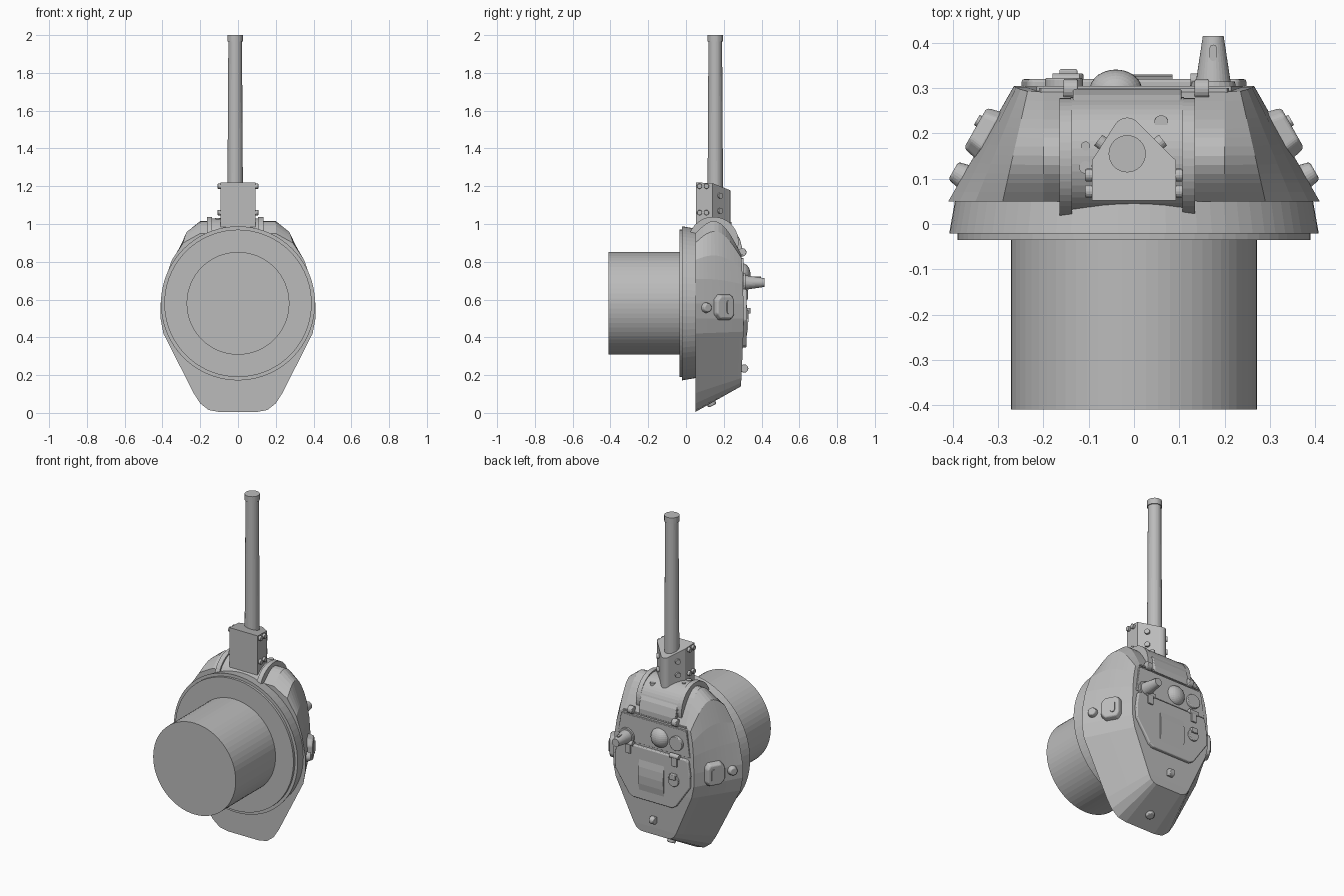
import bpy, bmesh
from math import sin, cos, pi
from mathutils import Vector, Matrix

if "Cube" in bpy.data.objects:
    bpy.data.objects.remove(bpy.data.objects["Cube"])

mat = bpy.data.materials.new("plain_grey")
mat.use_nodes = True
mat.diffuse_color = (0.5, 0.5, 0.5, 1)
mat.node_tree.nodes["Principled BSDF"].inputs["Base Color"].default_value = (0.5, 0.5, 0.5, 1)
parts = []
RING_Z = 0.58
GUN_X = -0.015


def finish(name, bm, bevel=0):
    bmesh.ops.recalc_face_normals(bm, faces=bm.faces)
    mesh = bpy.data.meshes.new(name)
    bm.to_mesh(mesh)
    bm.free()
    mesh.materials.append(mat)
    ob = bpy.data.objects.new(name, mesh)
    bpy.context.collection.objects.link(ob)
    if bevel:
        mod = ob.modifiers.new("soft_edges", "BEVEL")
        mod.width, mod.segments, mod.limit_method = bevel, 3, "ANGLE"
    parts.append(ob)
    return ob


def rod(name, start, end, r1, r2=None, segs=24, bevel=0):
    """Cylinder or cone between two points."""
    a, b = Vector(start), Vector(end)
    bm = bmesh.new()
    turn = (b - a).to_track_quat("Z", "Y").to_matrix().to_4x4()
    bmesh.ops.create_cone(bm, cap_ends=True, segments=segs, radius1=r1,
                          radius2=r1 if r2 is None else r2, depth=(b - a).length,
                          matrix=Matrix.Translation((a + b) / 2) @ turn)
    return finish(name, bm, bevel)


def prism(name, outline, lo, hi, place, taper=1.0, bevel=0):
    """Extrude a 2D outline from lo to hi; place maps (u, v, w) into space."""
    bm = bmesh.new()
    low = [bm.verts.new(place(u, v, lo)) for u, v in outline]
    top = [bm.verts.new(place(u * taper, v * taper, hi)) for u, v in outline]
    bm.faces.new(low)
    bm.faces.new(top)
    n = len(outline)
    for i in range(n):
        j = (i + 1) % n
        bm.faces.new((low[i], low[j], top[j], top[i]))
    return finish(name, bm, bevel)


def mirrored(half):
    return half + [(-x, z) for x, z in reversed(half)]


def capsule(half_w, half_h, steps=8):
    """Upright rounded slot outline."""
    mid = half_h - half_w
    up = [(half_w * cos(pi * i / steps), mid + half_w * sin(pi * i / steps)) for i in range(steps + 1)]
    return up + [(-u, -v) for u, v in up]


# Basket and stepped turret ring
rod("basket", (0, -0.41, RING_Z), (0, 0, RING_Z), 0.272, segs=64)
rod("ring_lip", (0, -0.035, RING_Z), (0, -0.015, RING_Z), 0.39, segs=72)
rod("ring_collar", (0, -0.021, RING_Z), (0, 0.07, RING_Z), 0.408, 0.392, segs=72)

# Turret shell: base outline blended to the roof outline, with a rounded nose
base = [(0.1, 0.005), (0.155, 0.015), (0.2, 0.05), (0.235, 0.105), (0.395, 0.42), (0.41, 0.5),
        (0.41, 0.58), (0.385, 0.71), (0.35, 0.81), (0.29, 0.9), (0.2, 0.95)]
roof = [(0.085, 0.14), (0.105, 0.145), (0.125, 0.16), (0.14, 0.185), (0.25, 0.43), (0.265, 0.5),
        (0.265, 0.58), (0.26, 0.68), (0.25, 0.76), (0.235, 0.82), (0.2, 0.84)]
swell = [0] * 7 + [0.08, 0.4, 0.85, 1]
bm = bmesh.new()
LAYERS = 12
rings = []
for k in range(LAYERS + 1):
    t = k / LAYERS
    half = []
    for (bx, bz), (rx, rz), w in zip(base, roof, swell):
        crown = 0.015 * (1 - ((rz - 0.5) / 0.36) ** 2)
        half.append((bx + (rx - bx) * t, 0.05 + (0.24 + crown) * t,
                     bz + (rz - bz) * t + 0.115 * w * sin(pi * t)))
    rings.append([bm.verts.new(p) for p in half] + [bm.verts.new((-x, y, z)) for x, y, z in reversed(half)])
count = len(rings[0])
for a, b in zip(rings, rings[1:]):
    for i in range(count):
        j = (i + 1) % count
        bm.faces.new((a[i], a[j], b[j], b[i]))
for ring in (rings[0], rings[-1]):
    for i in range(count // 2 - 1):
        bm.faces.new((ring[i], ring[i + 1], ring[count - 2 - i], ring[count - 1 - i]))
finish("turret_shell", bm)

# Mantlet drum with end flanges
rod("mantlet_drum", (GUN_X - 0.125, 0.15, 0.9), (GUN_X + 0.125, 0.15, 0.9), 0.13, segs=48)
for side in (-1, 1):
    x = GUN_X + side * 0.122
    rod("mantlet_flange", (x, 0.145, 0.905), (x + side * 0.028, 0.145, 0.905), 0.133, segs=48)
for x, y, r in ((0.06, 0.225, 0.015), (-0.107, 0.172, 0.01), (-0.107, 0.125, 0.014)):
    top = 0.9 + (0.13 ** 2 - (y - 0.15) ** 2) ** 0.5
    rod("mantlet_plug", (x, y, top - 0.03), (x, y, top + 0.004), r)
prism("mantlet_hood", [(0.2, 0.83), (0.298, 0.83), (0.298, 0.87), (0.285, 0.92), (0.265, 0.955), (0.2, 0.95)],
      GUN_X - 0.12, GUN_X + 0.12, lambda y, z, x: (x, y, z), bevel=0.005)

# Gun shield with a sloped end, then the barrel
arch = [(0.032 * cos(pi * (0.2 + 0.6 * i / 8)), 0.202 + 0.033 * sin(pi * (0.2 + 0.6 * i / 8))) for i in range(9)]
shield = [(-0.093, 0.052), (0.093, 0.052), (0.093, 0.14)] + arch + [(-0.093, 0.14)]
prism("gun_shield", shield, 0.98, 1.22,
      lambda x, y, z: (x + (GUN_X if y > 0.15 else 0), y, z - (max(0, y - 0.13) * 0.4 if z > 1.1 else 0)))
rod("barrel", (GUN_X, 0.155, 1.0), (GUN_X, 0.155, 1.98), 0.042, 0.036, segs=32)
rod("muzzle_band", (GUN_X, 0.155, 1.965), (GUN_X, 0.155, 2), 0.041, segs=32)
for side in (-1, 1):
    for z in (1.06, 1.2):
        for y in (0.072, 0.108):
            rod("shield_bolt", (side * 0.09, y, z), (side * 0.108, y, z), 0.014, segs=16, bevel=0.003)
    for z in (1.07, 1.15):
        out = Vector((side * 0.79, 0.61, 0))
        spot = Vector((side * 0.062 + GUN_X * 0.5, 0.178, z))
        rod("shield_side_bolt", spot - out * 0.01, spot + out * 0.012, 0.015, segs=16)

# Vision ports and pistol plugs on both sides
for side in (-1, 1):
    out = Vector((side * 0.87, 0.494, 0))
    along = Vector((-side * 0.494, 0.87, 0))

    def on_side(u, v, w, out=out, along=along, side=side):
        return Vector((side * 0.325, 0.2, 0.56)) + out * w + along * u + Vector((0, 0, v))

    port = [(0.04, 0.07), (0.058, 0.045), (0.058, -0.045), (0.04, -0.07),
            (-0.035, -0.07), (-0.062, -0.04), (-0.062, 0.04), (-0.035, 0.07)]
    prism("vision_port", port, -0.01, 0.028, on_side, taper=0.85, bevel=0.008)
    slot = capsule(0.013, 0.036)
    prism("vision_slot", [(u + 0.015, v) for u, v in slot], 0.02, 0.034, on_side)
    plug = Vector((side * 0.378, 0.106, 0.557))
    rod("pistol_plug", plug - out * 0.01, plug + out * 0.024, 0.03, 0.022, bevel=0.006)


def on_roof(x, z, y):
    return (x, y, z)


# Roof: front seam strip, hatch with bulge, hinges and latch
prism("roof_seam", mirrored([(0.21, 0.832), (0.205, 0.84)]), 0.28, 0.3, on_roof)
prism("front_roof_plate", mirrored([(0.24, 0.665), (0.215, 0.82)]), 0.28, 0.305, on_roof, bevel=0.003)
prism("hatch", mirrored([(0.13, 0.345), (0.155, 0.36), (0.245, 0.49), (0.248, 0.56), (0.235, 0.645), (0.225, 0.655)]),
      0.28, 0.32, on_roof, bevel=0.006)
bulge = [(0.3, 0.4), (0.32, 0.4), (0.327, 0.44), (0.33, 0.49), (0.327, 0.54), (0.32, 0.58), (0.3, 0.58)]
prism("hatch_bulge", bulge, -0.08, 0.085, lambda y, z, x: (x, y, z))
for x in (-0.15, 0.155):
    rod("hinge_barrel", (x - 0.03, 0.318, 0.66), (x + 0.03, 0.318, 0.66), 0.014, segs=16)
    prism("hinge_strap", [(x - 0.018, 0.6), (x + 0.018, 0.6), (x + 0.018, 0.66), (x - 0.018, 0.66)],
          0.3, 0.328, on_roof, bevel=0.003)
rod("latch_disc", (-0.145, 0.31, 0.515), (-0.145, 0.332, 0.515), 0.034, bevel=0.004)
prism("latch_block", [(-0.165, 0.525), (-0.125, 0.525), (-0.125, 0.555), (-0.165, 0.555)],
      0.31, 0.342, on_roof, bevel=0.004)

# Periscope dome, cover disc and sight cone
bm = bmesh.new()
bmesh.ops.create_uvsphere(bm, u_segments=32, v_segments=16, radius=1,
                          matrix=Matrix.Translation((-0.04, 0.295, 0.735)) @ Matrix.Diagonal((0.058, 0.046, 0.058, 1)))
finish("vent_dome", bm)
rod("cover_disc", (-0.155, 0.29, 0.735), (-0.155, 0.322, 0.735), 0.042, bevel=0.004)
rod("sight_base", (0.175, 0.28, 0.69), (0.175, 0.315, 0.69), 0.052, 0.048)
rod("sight_cone", (0.175, 0.29, 0.69), (0.175, 0.415, 0.69), 0.042, 0.023, segs=32)
prism("sight_slot", [(u + 0.175, v + 0.378) for u, v in capsule(0.008, 0.018)], 0.7, 0.722,
      lambda x, y, z: (x, y, z))

# Lifting hooks on the roof and a plug on the rear wall
for x, y, z in ((-0.14, 0.298, 0.85), (0.15, 0.298, 0.85), (0, 0.308, 0.235)):
    rod("lifting_hook", (x - 0.016, y, z), (x + 0.016, y, z), 0.022, segs=20, bevel=0.004)
rod("rear_plug", (0, 0.127, 0.065), (0, 0.14, 0.038), 0.028, 0.022, bevel=0.004)

for ob in bpy.context.view_layer.objects:
    ob.select_set(ob in parts)
bpy.context.view_layer.objects.active = parts[0]
bpy.ops.object.shade_smooth_by_angle(angle=0.6)
